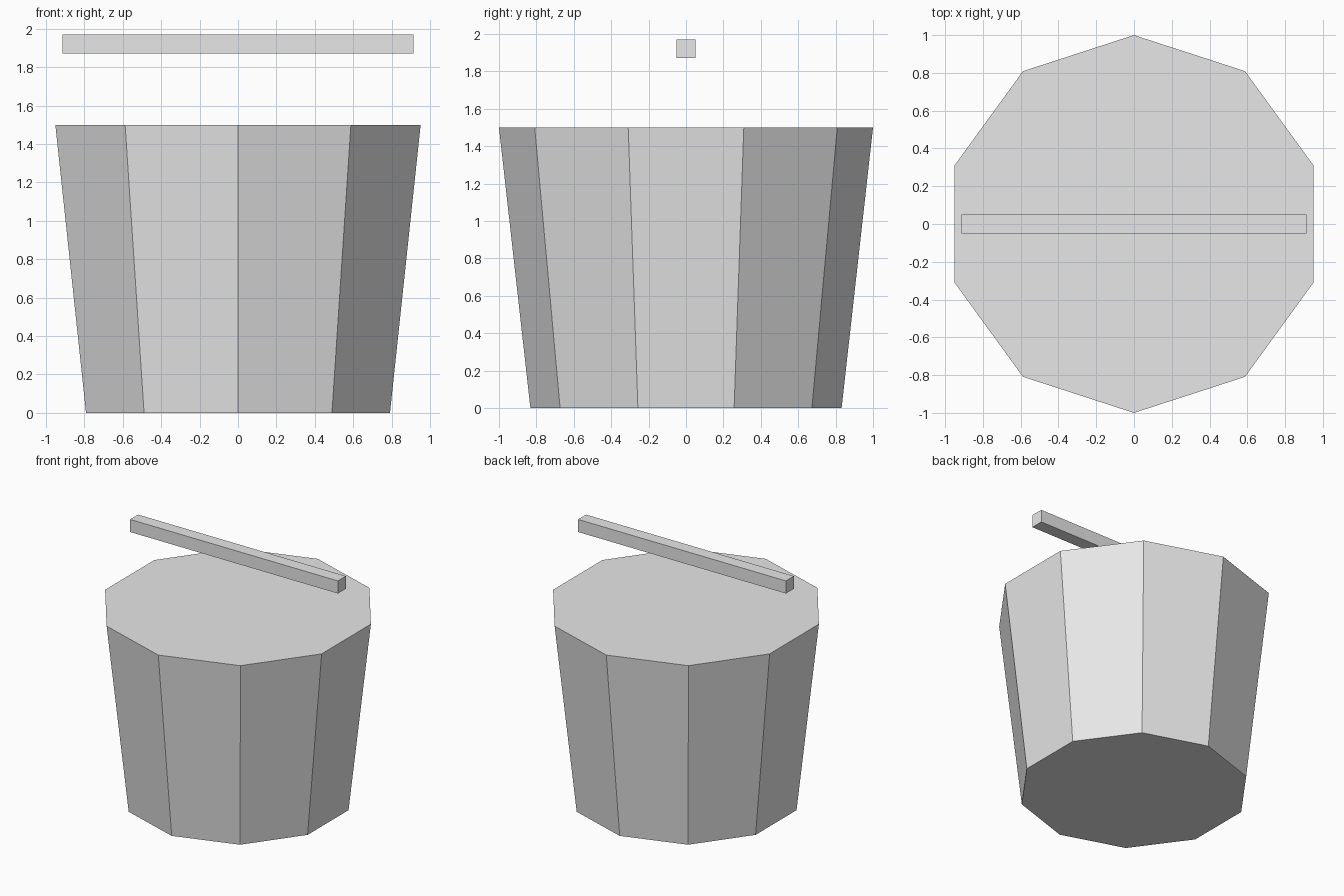
import bpy
import bmesh
from math import sin, cos, pi

default_cube = bpy.data.objects.get("Cube")
if default_cube:
    bpy.data.objects.remove(default_cube, do_unlink=True)

# Single light grey material
grey = bpy.data.materials.new("light_grey")
grey.use_nodes = True
color = (0.8, 0.8, 0.8, 1)
grey.diffuse_color = color
grey.node_tree.nodes["Principled BSDF"].inputs["Base Color"].default_value = color


def add_part(name, bm):
    bmesh.ops.recalc_face_normals(bm, faces=bm.faces[:])
    mesh = bpy.data.meshes.new(name)
    bm.to_mesh(mesh)
    bm.free()
    mesh.materials.append(grey)
    obj = bpy.data.objects.new(name, mesh)
    bpy.context.collection.objects.link(obj)
    return obj


def ring(bm, radius, z, sides):
    # Ring of corners with one corner pointing to the back
    angles = [2 * pi * i / sides for i in range(sides)]
    return [bm.verts.new((radius * sin(a), radius * cos(a), z)) for a in angles]


# Tapered ten-sided bucket body, closed at both ends
SIDES = 10
bm = bmesh.new()
bottom = ring(bm, 0.832, 0, SIDES)
top = ring(bm, 1, 1.5, SIDES)
bm.faces.new(bottom)
bm.faces.new(top)
for i in range(SIDES):
    j = (i + 1) % SIDES
    bm.faces.new((bottom[i], bottom[j], top[j], top[i]))
add_part("bucket_body", bm)

# Straight square bar floating above the body
bm = bmesh.new()
bmesh.ops.create_cube(bm, size=1)
bmesh.ops.scale(bm, vec=(1.826, 0.1, 0.1), verts=bm.verts[:])
bmesh.ops.translate(bm, vec=(0, 0, 1.92), verts=bm.verts[:])
add_part("handle_bar", bm)
